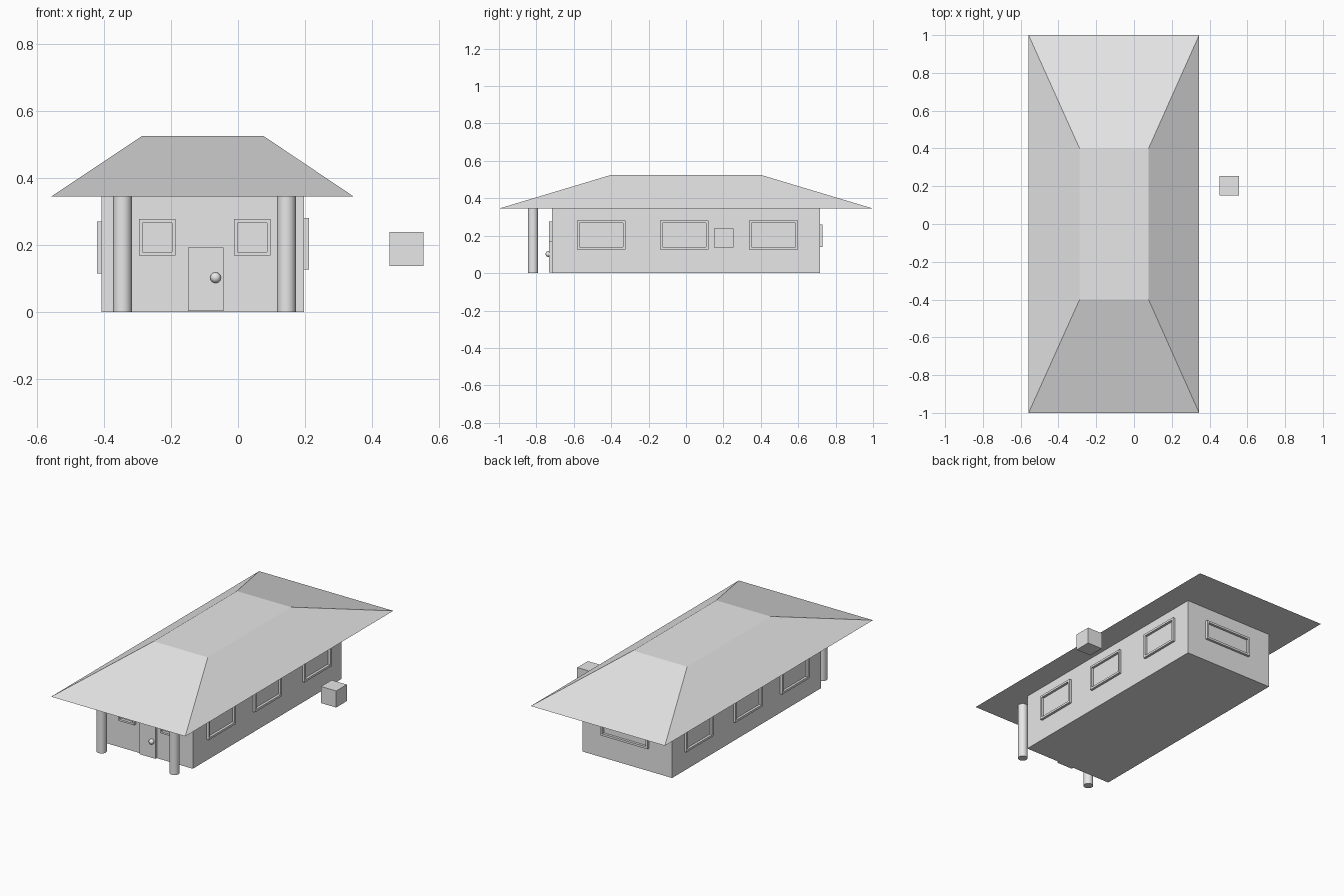
import bpy, bmesh
from mathutils import Vector

if "Cube" in bpy.data.objects:
    bpy.data.objects.remove(bpy.data.objects["Cube"])

grey = bpy.data.materials.new("light_grey")
grey.diffuse_color = (0.8, 0.8, 0.8, 1)
grey.use_nodes = True
grey.node_tree.nodes["Principled BSDF"].inputs["Base Color"].default_value = grey.diffuse_color

X0, X1, Y = -0.408, 0.197, 0.716   # wall extents
EAVE = 0.345


def finish(name, bm):
    bmesh.ops.recalc_face_normals(bm, faces=bm.faces)
    mesh = bpy.data.meshes.new(name)
    bm.to_mesh(mesh)
    bm.free()
    mesh.materials.append(grey)
    obj = bpy.data.objects.new(name, mesh)
    bpy.context.collection.objects.link(obj)
    return obj


def loft(name, rings, caps=True):
    """Join successive four-point rings; without caps the loop is closed."""
    bm = bmesh.new()
    vs = [[bm.verts.new(p) for p in ring] for ring in rings]
    pairs = list(zip(vs, vs[1:])) + ([] if caps else [(vs[-1], vs[0])])
    for a, b in pairs:
        for i in range(4):
            j = (i + 1) % 4
            bm.faces.new((a[i], a[j], b[j], b[i]))
    if caps:
        bm.faces.new(vs[0])
        bm.faces.new(vs[-1])
    return finish(name, bm)


def rect(x0, x1, y0, y1, z):
    return [(x0, y0, z), (x1, y0, z), (x1, y1, z), (x0, y1, z)]


def box(name, x0, x1, y0, y1, z0, z1):
    return loft(name, [rect(x0, x1, y0, y1, z0), rect(x0, x1, y0, y1, z1)])


def window(name, axis, wall, out, a0, a1, z0, z1, t=0.011):
    """Raised rectangular frame on a wall; axis is the wall's normal axis."""
    def ring(inset, d):
        pts = [(a0 + inset, z0 + inset), (a1 - inset, z0 + inset),
               (a1 - inset, z1 - inset), (a0 + inset, z1 - inset)]
        return [(d, a, z) if axis == "x" else (a, d, z) for a, z in pts]
    front = wall + out
    return loft(name, [ring(0, wall), ring(0, front), ring(t, front), ring(t, wall)], caps=False)


# House body and hipped roof with a flat top
box("walls", X0, X1, -Y, Y, 0, EAVE)
loft("roof", [rect(-0.558, 0.345, -1, 1, EAVE), rect(-0.288, 0.077, -0.4, 0.4, 0.525)])

# Porch columns
for side, x in (("left", -0.345), ("right", 0.145)):
    bm = bmesh.new()
    bmesh.ops.create_cone(bm, cap_ends=True, segments=32, radius1=0.028, radius2=0.028, depth=EAVE)
    bmesh.ops.translate(bm, verts=bm.verts, vec=Vector((x, -0.818, EAVE / 2)))
    for f in bm.faces:
        f.smooth = len(f.verts) == 4
    for e in bm.edges:
        e.smooth = all(len(f.verts) == 4 for f in e.link_faces)
    finish("column_" + side, bm)

# Front door and round knob
box("door", -0.149, -0.044, -0.732, -Y, 0.002, 0.193)
bm = bmesh.new()
bmesh.ops.create_uvsphere(bm, u_segments=32, v_segments=16, radius=0.016)
bmesh.ops.translate(bm, verts=bm.verts, vec=Vector((-0.067, -0.735, 0.102)))
for f in bm.faces:
    f.smooth = True
finish("door_knob", bm)

# Window frames
for i, x in enumerate((-0.296, -0.012)):
    window(f"front_window_{i}", "y", -Y, -0.017, x, x + 0.109, 0.168, 0.277)
for i, y in enumerate((-0.583, -0.139, 0.338)):
    window(f"right_window_{i}", "x", X1, 0.015, y, y + 0.26, 0.127, 0.281, 0.013)
for i, y in enumerate((-0.583, -0.133, 0.338)):
    window(f"left_window_{i}", "x", X0, -0.014, y, y + 0.26, 0.115, 0.27, 0.013)
window("back_window", "y", Y, 0.015, -0.253, 0.065, 0.139, 0.259, 0.013)

# Detached cube beside the house
box("side_cube", 0.453, 0.555, 0.151, 0.253, 0.137, 0.238)
